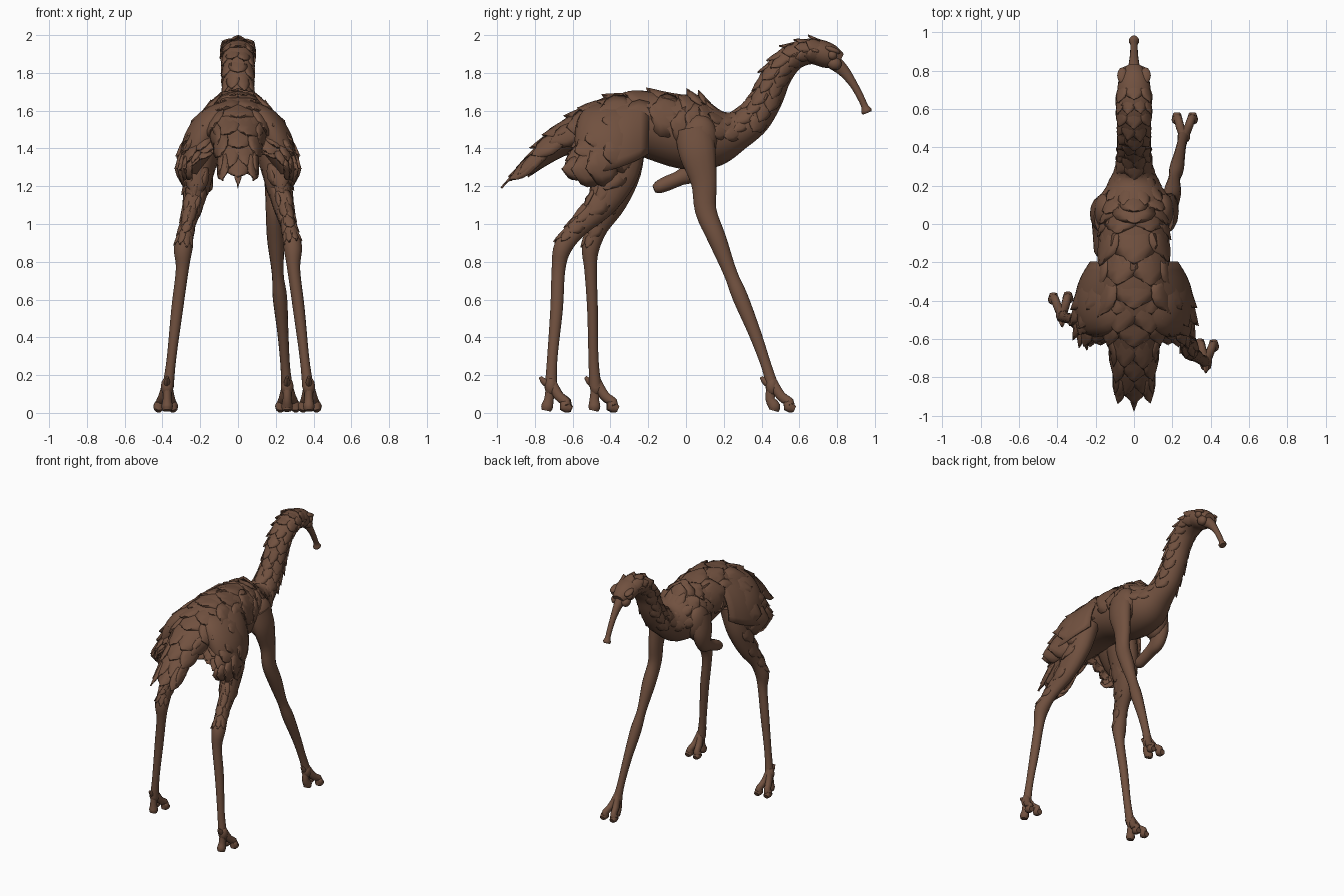
import bpy, bmesh, math, random
from mathutils import Vector, Matrix

if "Cube" in bpy.data.objects:
    bpy.data.objects.remove(bpy.data.objects["Cube"])

random.seed(4)
brown = bpy.data.materials.new("warm_brown")
brown.diffuse_color = (0.165, 0.082, 0.05, 1)
brown.use_nodes = True
brown.node_tree.nodes["Principled BSDF"].inputs["Base Color"].default_value = brown.diffuse_color
X, Y = Vector((1, 0, 0)), Vector((0, 1, 0))


def make(name, verts, faces, mirror=False, thick=0, angle=45, fix=False):
    me = bpy.data.meshes.new(name)
    me.from_pydata([tuple(v) for v in verts], [], faces)
    me.materials.append(brown)
    if fix:
        bm = bmesh.new()
        bm.from_mesh(me)
        bmesh.ops.recalc_face_normals(bm, faces=bm.faces)
        bm.to_mesh(me)
        bm.free()
    ob = bpy.data.objects.new(name, me)
    bpy.context.collection.objects.link(ob)
    bpy.ops.object.select_all(action='DESELECT')
    ob.select_set(True)
    bpy.context.view_layer.objects.active = ob
    bpy.ops.object.shade_smooth_by_angle(angle=math.radians(angle))
    if thick:
        ob.modifiers.new("thickness", 'SOLIDIFY').thickness = thick
    if mirror:
        ob.modifiers.new("mirror", 'MIRROR').use_mirror_merge = False
    return ob


class Tube:
    """Smooth tube through stations (x, y, z, half width, half depth)."""

    def __init__(self, stations, side=X, upright=False):
        self.p, self.side, self.n, self.upright = stations, side, len(stations) - 1, upright

    def at(self, s):
        s = min(max(s, 0), self.n)
        i = min(int(s), self.n - 1)
        t = s - i
        a, b, c, d = [self.p[min(max(k, 0), self.n)] for k in (i - 1, i, i + 1, i + 2)]
        return [0.5 * (2 * q + (r - p) * t + (2 * p - 5 * q + 4 * r - w) * t * t
                       + (3 * q - p - 3 * r + w) * t ** 3) for p, q, r, w in zip(a, b, c, d)]

    def point(self, s, ang):
        v = self.at(s)
        t = (Vector(self.at(s + 0.05)[:3]) - Vector(self.at(s - 0.05)[:3])).normalized()
        t = Y if self.upright else t
        u = (self.side - t * self.side.dot(t)).normalized()
        return Vector(v[:3]) + u * v[3] * math.cos(ang) + u.cross(t) * v[4] * math.sin(ang)

    def build(self, name, seg=16, sub=4, mirror=False):
        rings = self.n * sub + 1
        verts = [self.point(i / sub, 2 * math.pi * j / seg) for i in range(rings) for j in range(seg)]
        faces = [(i * seg + j, i * seg + (j + 1) % seg, (i + 1) * seg + (j + 1) % seg, (i + 1) * seg + j)
                 for i in range(rings - 1) for j in range(seg)]
        faces += [tuple(range(seg)), tuple(range((rings - 1) * seg, rings * seg))]
        return make(name, verts, faces, mirror, fix=True)


def feathers(name, tube, rows, back=-1, lift=0.01, widest=.13, reach=.35):
    """Overlapping shingle feathers; rows are (s, length, count, from degrees, to degrees)."""
    verts, faces = [], []
    outline = ((0, .7), (.25, .95), (.55, 1), (.78, .82), (.92, .48), (1, .08))
    for s, length, count, a0, a1 in rows:
        da = math.radians(a1 - a0) / max(count - 1, 1)
        for k in range(count):
            ang = math.radians(a0) + da * k
            base = tube.point(s, ang)
            if reach < s < tube.n - reach:
                d = tube.point(s + reach * back, ang) - base
            else:
                d = back * (tube.point(s + .3, ang) - tube.point(max(s - .3, 0), ang))
            d.normalize()
            across = tube.point(s, ang + 0.05) - tube.point(s, ang - 0.05)
            across = (across - d * across.dot(d)).normalized()
            nor = across.cross(d).normalized()
            if nor.dot(base - Vector(tube.at(s)[:3])) < 0:
                nor, across = -nor, -across
            half = 0.62 * (tube.point(s, ang + da / 2) - tube.point(s, ang - da / 2)).length
            half = min(max(half, 0.022), widest)
            ln = length * random.uniform(.9, 1.12)
            o = len(verts)
            for u, w in outline:
                for v in (-1, -.5, 0, .5, 1):
                    h = lift * (u * 1.4 - .3) - .3 * half * v * v + random.uniform(-.001, .001)
                    verts.append(base + d * ln * (u - .1 * u * v * v) + across * half * w * v + nor * h)
            faces += [(q, q + 1, q + 6, q + 5) for r in range(5) for q in range(o + r * 5, o + r * 5 + 4)]
    return make(name, verts, faces, thick=0.011, angle=50)


def ball(name, loc, size, mirror=False, seg=14, rot=0):
    m = Matrix.Translation(loc) @ Matrix.Rotation(rot, 4, 'X') @ Matrix.Diagonal((*size, 1))
    bm = bmesh.new()
    bmesh.ops.create_uvsphere(bm, u_segments=seg, v_segments=9, radius=1, matrix=m)
    verts, faces = [v.co.copy() for v in bm.verts], [[v.index for v in f.verts] for f in bm.faces]
    bm.free()
    return make(name, verts, faces, mirror, fix=True)


# body, neck and head in one tube
body = Tube([(0, -.80, 1.33, .105, .05), (0, -.65, 1.445, .13, .085), (0, -.45, 1.52, .19, .135),
             (0, -.25, 1.535, .19, .17), (0, 0, 1.485, .18, .195), (0, .15, 1.465, .16, .165),
             (0, .27, 1.495, .105, .105), (0, .36, 1.565, .088, .095), (0, .43, 1.67, .083, .085),
             (0, .48, 1.785, .083, .08), (0, .56, 1.88, .086, .072), (0, .66, 1.914, .088, .068),
             (0, .75, 1.892, .08, .068), (0, .815, 1.86, .045, .045)])
body.build("body", 20, 5)

# back and tail feathers
rows = []
for i in range(11):
    f = i % 2
    rows.append((0.1 + i * 0.46, .19 if i < 9 else .13, 3 + f, 25 - 15 * f, 155 + 15 * f))
feathers("back_feathers", body, rows)
feathers("tail_tip_feathers", body, [(0.05, .215, 1, 90, 90), (.3, .19, 3, 20, 160), (.3, .13, 3, 220, 320)],
         lift=.006, widest=.07)

# neck and head feathers
rows = []
for i in range(13):
    s, f = 5.1 + i * 0.54, i % 2
    spread = 25 if s > 7 else 0
    rows.append((s, .11 if s < 10 else .09, 5 + f, 8 * f - spread, 180 + spread - 8 * f))
feathers("neck_feathers", body, rows, lift=.012)

# rump cape: broad shingles sweeping over the hips
cape = Tube([(0, -.60, 1.29, .275, .13), (0, -.54, 1.29, .31, .25), (0, -.42, 1.295, .315, .36),
             (0, -.28, 1.34, .28, .35), (0, -.13, 1.42, .185, .265)], upright=True)
n = 25
make("rump_cape", [cape.point(i / 4, math.radians(184 * j / (n - 1) - 2)) for i in range(15) for j in range(n)],
     [(q, q + 1, q + n + 1, q + n) for i in range(14) for q in range(i * n, i * n + n - 1)], thick=.012, fix=True)
feathers("rump_feathers", cape,
         [(.12, .06, 9, 4, 176), (.7, .10, 8, 0, 180), (1.25, .14, 9, 2, 178), (1.8, .15, 8, 0, 180),
          (2.35, .17, 7, 3, 177), (2.9, .17, 6, 12, 168)], lift=.012, reach=.6)

# hip masses under the cape
Tube([(.07, -.37, 1.60, .13, .05), (.14, -.40, 1.54, .17, .08), (.20, -.42, 1.44, .17, .09),
      (.24, -.42, 1.34, .15, .07), (.255, -.42, 1.27, .11, .04)], Y).build("hip", 18, 4, True)

# shoulders and chest
ball("shoulder", (.145, .06, 1.44), (.07, .105, .14), True, 18, -.2)
ball("throat_keel", (0, .16, 1.43), (.07, .16, .10), False, 16, .5)

# eyes, brows and cheeks
ball("eye", (.066, .775, 1.895), (.022, .026, .026), True)
ball("brow", (.060, .775, 1.922), (.028, .045, .016), True, 12, -.35)
ball("cheek", (.042, .785, 1.85), (.032, .04, .035), True, 12, -.4)

# long curved beak with flared tip
Tube([(0, .785, 1.855, .04, .042), (0, .835, 1.81, .028, .032), (0, .885, 1.742, .021, .022),
      (0, .925, 1.67, .019, .019), (0, .945, 1.625, .019, .019), (0, .955, 1.60, .027, .029),
      (0, .96, 1.588, .022, .024)]).build("beak", 14, 4)


def foot(label, x, y, z, tips, heel):
    for k, (tx, ty) in enumerate(tips):
        Tube([(x, y, z + .03, .022, .026), ((x + tx) / 2, y * .6 + ty * .4, z * .65, .023, .027),
              (tx * .85 + x * .15, ty * .8 + y * .2, .058, .022, .026),
              (tx, ty - .025, .034, .029, .033), (tx, ty + .006, .02, .02, .018)]).build(f"{label}_toe_{k + 1}", 10, 3)
    Tube([(x, y, z + .01, .024, .028), (x, y - .01, .075, .023, .026), (x, heel, .035, .03, .033),
          (x, heel - .005, .012, .024, .026)]).build(f"{label}_heel_toe", 10, 3)
    # small spur at the back of the ankle
    Tube([(x, y, z, .018, .02), (x, y - .035, z + .025, .016, .018),
          (x, y - .058, z + .05, .007, .008)]).build(f"{label}_spur", 8, 3)
    ball(f"{label}_ankle", (x, y, z), (.034, .034, .05))


# hind legs, the right one stepping back
right = Tube([(.17, -.34, 1.45, .09, .13), (.205, -.37, 1.28, .08, .125), (.235, -.44, 1.12, .058, .085),
              (.27, -.57, .985, .042, .056), (.29, -.65, .88, .049, .05), (.295, -.675, .76, .034, .037),
              (.322, -.685, .55, .031, .034), (.352, -.708, .29, .025, .028), (.37, -.715, .14, .03, .033)])
left = Tube([(-.17, -.34, 1.45, .09, .13), (-.205, -.35, 1.28, .08, .115), (-.235, -.39, 1.12, .058, .08),
             (-.27, -.465, .985, .042, .056), (-.29, -.505, .87, .049, .047), (-.295, -.505, .76, .034, .034),
             (-.322, -.495, .55, .031, .029), (-.352, -.49, .29, .025, .027), (-.37, -.48, .14, .03, .033)])
for label, leg in (("right", right), ("left", left)):
    leg.build(f"{label}_hind_leg", 14, 4)
    feathers(f"{label}_thigh_feathers", leg, [(.9 + .48 * i, .15 - .012 * i, 3 + i % 2, -165 + 8 * (i % 2),
                                               -15 - 8 * (i % 2)) for i in range(6)], back=1, lift=.006)
foot("right_hind_foot", .375, -.715, .14, [(.345, -.61), (.415, -.615)], -.735)
foot("left_hind_foot", -.375, -.475, .14, [(-.345, -.365), (-.42, -.37)], -.485)

# right front leg reaching forward
Tube([(.15, .04, 1.50, .06, .10), (.175, .06, 1.38, .058, .10), (.185, .095, 1.22, .045, .07),
      (.19, .105, 1.07, .043, .058), (.20, .165, .92, .046, .05), (.21, .235, .74, .031, .037),
      (.222, .288, .61, .038, .042), (.238, .365, .42, .029, .034), (.25, .425, .25, .025, .028),
      (.258, .455, .15, .03, .033)]).build("right_front_leg", 14, 4)
foot("right_front_foot", .26, .455, .14, [(.225, .57), (.305, .57)], .468)

# left front leg, folded up under the chest
Tube([(-.15, .04, 1.50, .06, .10), (-.175, .055, 1.38, .055, .09), (-.178, .035, 1.285, .046, .065),
      (-.175, -.03, 1.245, .042, .042), (-.172, -.10, 1.215, .04, .04),
      (-.17, -.145, 1.195, .037, .034), (-.168, -.17, 1.185, .02, .02)]).build("left_front_leg", 14, 4)
